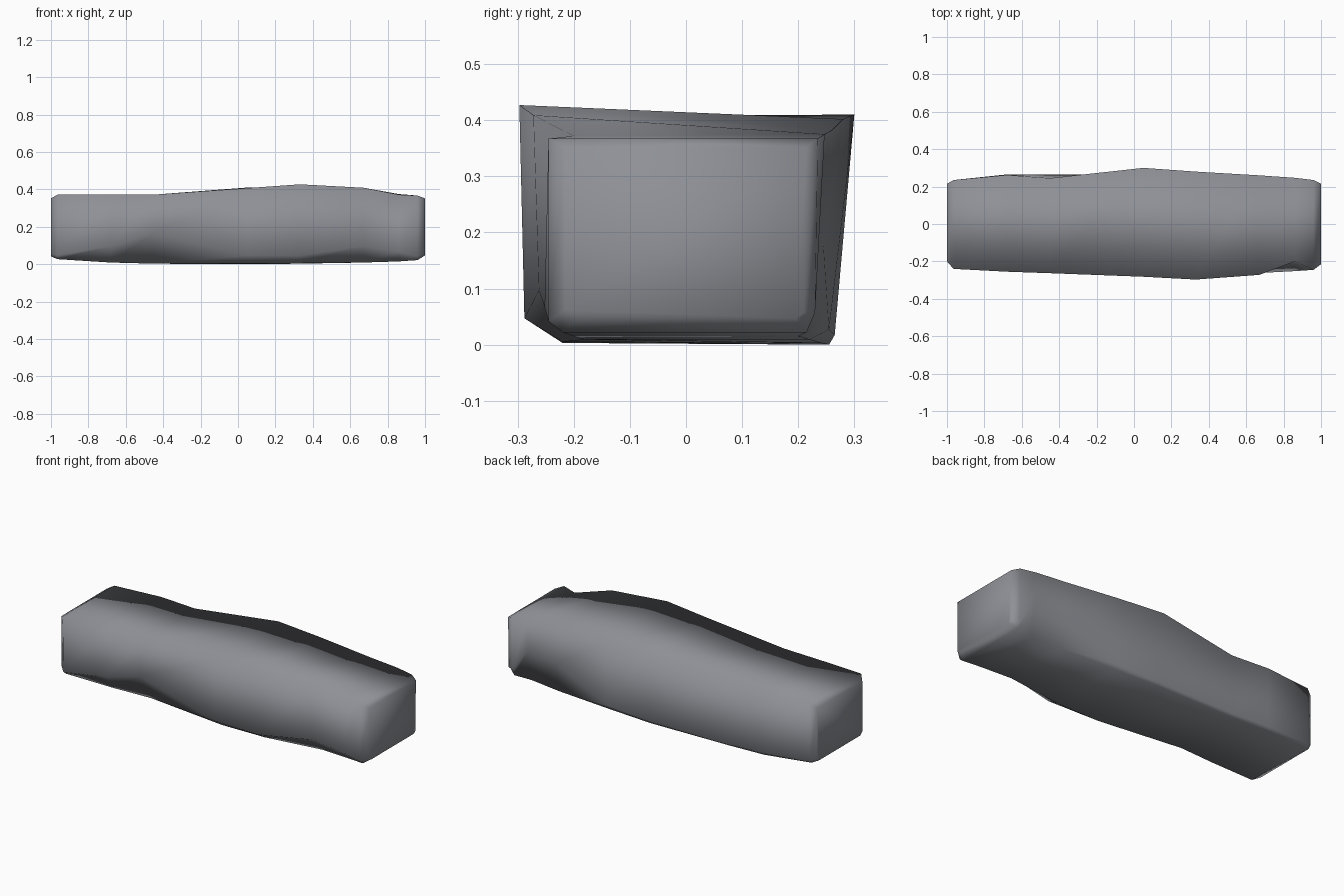
import bpy, bmesh

stone = bpy.data.materials.new("slate grey stone")
stone.diffuse_color = (0.27, 0.28, 0.305, 1)

# Cross-sections along x:
# x, front-top (y,z), back-top (y,z), back-low (y,z), floor-back (y,z),
# floor-front (y,z), front-low (y,z)
sections = [
    (-1.00, -.20, .355, .215, .355, .215, .06, .20, .045, -.18, .045, -.20, .06),
    (-.965, -.24, .375, .235, .375, .235, .045, .22, .03, -.21, .03, -.235, .05),
    (-.68, -.255, .375, .262, .375, .265, .03, .25, .012, -.18, .012, -.245, .10),
    (-.45, -.263, .375, .245, .375, .265, .02, .25, .006, -.16, .006, -.262, .17),
    (.05, -.282, .41, .300, .413, .265, .02, .255, .003, -.22, .006, -.280, .05),
    (.33, -.297, .43, .280, .405, .255, .03, .24, .006, -.22, .008, -.288, .05),
    (.67, -.272, .412, .260, .385, .245, .18, .22, .012, -.18, .012, -.262, .10),
    (.86, -.20, .375, .247, .378, .235, .20, .20, .018, -.20, .018, -.252, .07),
    (.96, -.245, .37, .235, .37, .230, .06, .215, .025, -.22, .025, -.245, .045),
    (1.00, -.215, .355, .215, .355, .210, .06, .195, .05, -.19, .05, -.215, .065),
]

# Loft the weathered block
bm = bmesh.new()
rings = []
for s in sections:
    rings.append([bm.verts.new((s[0], s[i], s[i + 1])) for i in range(1, 13, 2)])
for a, b in zip(rings, rings[1:]):
    for i in range(6):
        j = (i + 1) % 6
        bm.faces.new((a[i], a[j], b[j], b[i]))
bm.faces.new(rings[0])
bm.faces.new(rings[-1])
bmesh.ops.recalc_face_normals(bm, faces=bm.faces)

# Stand it on the floor
low = min(v.co.z for v in bm.verts)
for v in bm.verts:
    v.co.z -= low
for f in bm.faces:
    f.smooth = True

mesh = bpy.data.meshes.new("stone_block")
bm.to_mesh(mesh)
bm.free()
mesh.materials.append(stone)
block = bpy.data.objects.new("stone_block", mesh)
bpy.context.collection.objects.link(block)
